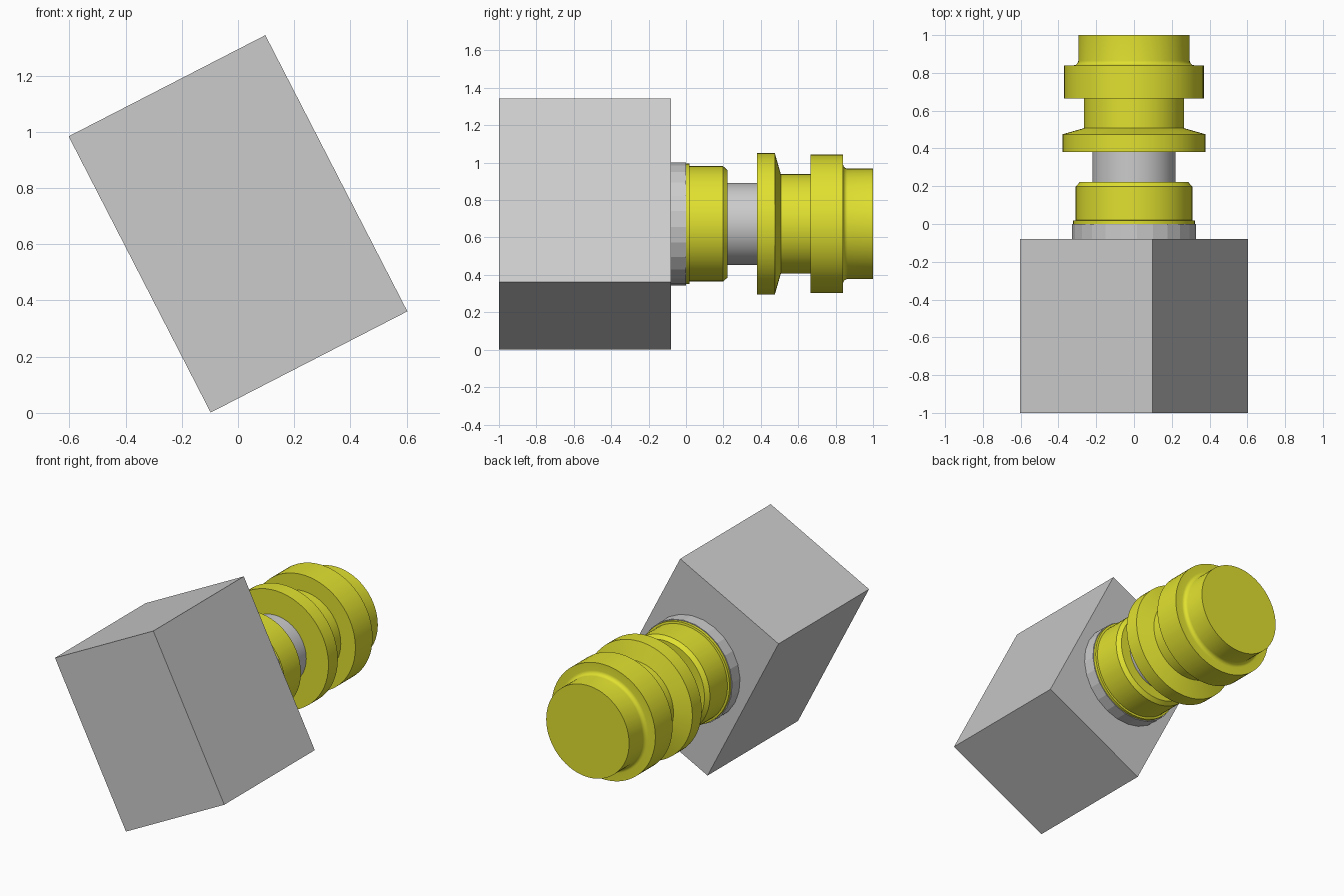
import bpy, bmesh
from math import sin, cos, pi, radians, atan2

if "Cube" in bpy.data.objects:
    bpy.data.objects.remove(bpy.data.objects["Cube"])

AXIS_Z = 0.6725
TILT = atan2(0.36, 0.70)

yellow = bpy.data.materials.new("yellow")
yellow.diffuse_color = (0.75, 0.75, 0.03, 1)
yellow.use_nodes = True
yellow.node_tree.nodes["Principled BSDF"].inputs["Base Color"].default_value = yellow.diffuse_color


def lathe(name, profile, sides, material=None, smooth=True):
    """Turn (y, radius) points about the y axis and cap both ends."""
    bm = bmesh.new()
    rings = [[bm.verts.new((r * cos(2 * pi * i / sides), y, r * sin(2 * pi * i / sides)))
              for i in range(sides)] for y, r in profile]
    for a, b in zip(rings, rings[1:]):
        for i in range(sides):
            j = (i + 1) % sides
            bm.faces.new((a[i], a[j], b[j], b[i]))
    bm.faces.new(rings[0])
    bm.faces.new(rings[-1])
    bmesh.ops.recalc_face_normals(bm, faces=bm.faces)
    mesh = bpy.data.meshes.new(name)
    bm.to_mesh(mesh)
    bm.free()
    obj = bpy.data.objects.new(name, mesh)
    bpy.context.collection.objects.link(obj)
    obj.location.z = AXIS_Z
    obj.rotation_euler.y = -TILT
    if material:
        mesh.materials.append(material)
    if smooth:
        bpy.ops.object.select_all(action='DESELECT')
        obj.select_set(True)
        bpy.context.view_layer.objects.active = obj
        bpy.ops.object.shade_smooth_by_angle(angle=radians(25))
    return obj


# Tilted block
bpy.ops.mesh.primitive_cube_add(size=1, location=(0, -0.54, AXIS_Z), rotation=(0, -TILT, 0))
block = bpy.context.object
block.name = "block"
block.scale = (0.787, 0.92, 1.105)

# Low-poly flange and inner shaft
lathe("flange", [(-0.08, 0.329), (0.0, 0.329)], 24, smooth=False)
lathe("shaft", [(0.2, 0.22), (0.4, 0.22)], 64)

# Base collar with thin rim and chamfered end
lathe("base_collar", [(0.0, 0.322), (0.018, 0.322), (0.02, 0.309), (0.198, 0.309),
                      (0.222, 0.287)], 64, yellow)

# Knob: bevelled lip, neck, wide band, filleted end
fillet = [(0.865 - 0.025 * cos(a), 0.32 - 0.025 * sin(a))
          for a in (pi / 2 * i / 6 for i in range(7))]
lathe("knob", [(0.38, 0.378), (0.475, 0.378), (0.507, 0.266), (0.665, 0.266),
               (0.665, 0.37), (0.84, 0.37)] + fillet + [(1.0, 0.295)], 64, yellow)
